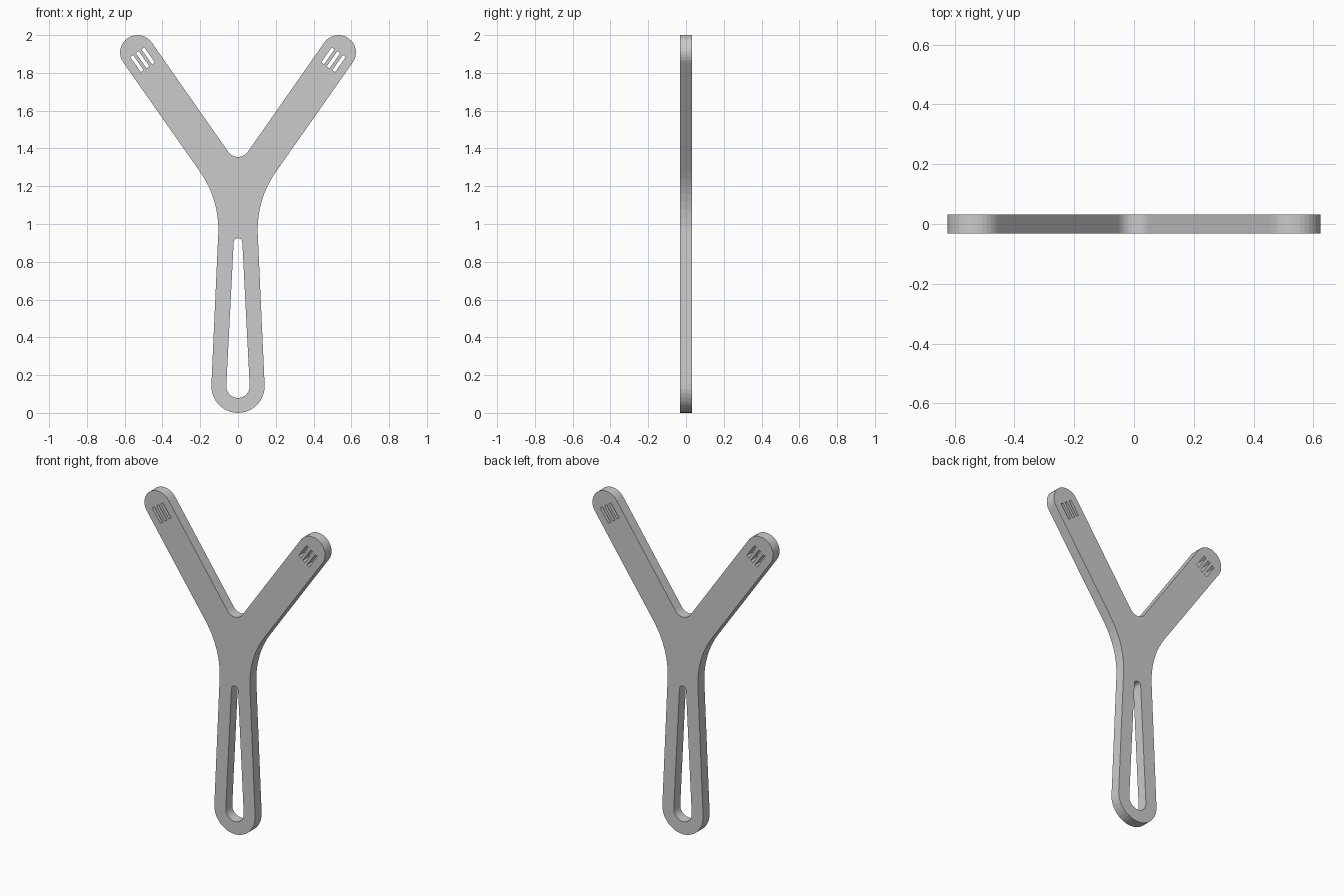
import bpy, bmesh
from math import radians, sin, cos

if "Cube" in bpy.data.objects:
    bpy.data.objects.remove(bpy.data.objects["Cube"])

HALF_THICK = 0.032
ARM = radians(55)              # arm slope
TIP = (0.532, 1.908)           # centre of the rounded arm end


def arc(cx, cz, r, a0, a1, n):
    angles = [radians(a0 + (a1 - a0) * i / n) for i in range(n + 1)]
    return [(cx + r * cos(a), cz + r * sin(a)) for a in angles]


def mirrored(half):
    """Close a right-hand half profile by mirroring it across x = 0."""
    left = [(-x, z) for x, z in reversed(half) if abs(x) > 1e-5]
    return [(0.0 if abs(x) <= 1e-5 else x, z) for x, z in half] + left


def slit(offset, side):
    """Narrow slot parallel to an arm, shifted sideways from its centre line."""
    pts = []
    for u, v in ((-0.049, -0.009), (0.049, -0.009), (0.049, 0.009), (-0.049, 0.009)):
        u, v = u - 0.047, v + offset
        pts.append((side * (TIP[0] + u * cos(ARM) - v * sin(ARM)),
                    TIP[1] + u * sin(ARM) + v * cos(ARM)))
    return pts


# Outer outline: handle end, flare into arm, arm end, crotch
outline = mirrored(
    arc(0, 0.141, 0.141, -90, 2.6, 10)
    + arc(0.634, 0.971, 0.53, 182.6, 145, 8)
    + arc(*TIP, 0.092, -35, 145, 18)
    + arc(0, 1.418, 0.063, -35, -90, 6))

# Tapered handle opening
handle_slot = mirrored(arc(0, 0.141, 0.062, -90, 2.9, 10)
                       + arc(0, 0.902, 0.023, 2.9, 90, 6))

loops = [outline, handle_slot]
loops += [slit(o, s) for s in (-1, 1) for o in (-0.036, 0, 0.036)]

# Filled and extruded flat profile
curve = bpy.data.curves.new("forked_frame", 'CURVE')
curve.dimensions = '2D'
curve.fill_mode = 'BOTH'
curve.extrude = HALF_THICK
for pts in loops:
    sp = curve.splines.new('POLY')
    sp.points.add(len(pts) - 1)
    for p, (x, z) in zip(sp.points, pts):
        p.co = (x, z, 0, 1)
    sp.use_cyclic_u = True

frame = bpy.data.objects.new("forked_frame", curve)
bpy.context.collection.objects.link(frame)
frame.rotation_euler = (radians(90), 0, 0)
bpy.context.view_layer.objects.active = frame
frame.select_set(True)
bpy.ops.object.convert(target='MESH')
frame = bpy.context.object
bpy.ops.object.transform_apply(location=False, rotation=True, scale=False)

# Weld caps to walls
bm = bmesh.new()
bm.from_mesh(frame.data)
bmesh.ops.remove_doubles(bm, verts=bm.verts, dist=1e-5)
bmesh.ops.recalc_face_normals(bm, faces=bm.faces)
for f in bm.faces:
    f.smooth = False
bm.to_mesh(frame.data)
bm.free()
